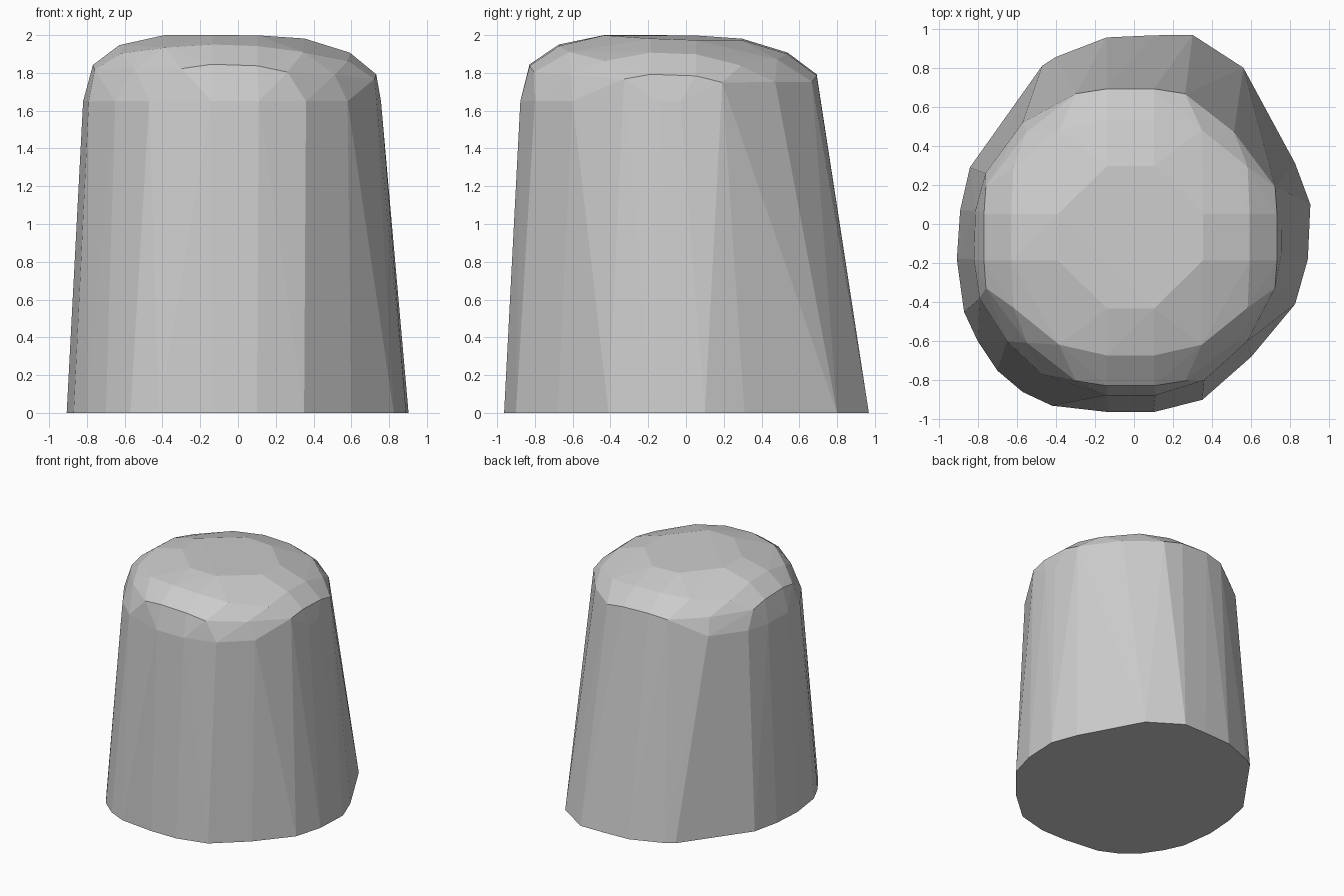
import bpy, bmesh

# Footprint outline on the ground
base = [(-.13, -.963), (.10, -.963), (.35, -.90), (.60, -.68), (.825, -.41), (.89, -.18),
        (.903, .10), (.825, .31), (.56, .80), (.30, .968), (.10, .966), (-.14, .955),
        (-.40, .855), (-.47, .81), (-.84, .29), (-.89, .07), (-.907, -.18), (-.87, -.45),
        (-.80, -.60), (-.70, -.75), (-.57, -.86), (-.42, -.93)]
# Top of the tapering wall, before the shoulder turns in (front and sides)
shoulder = [(-.14, -.877), (.11, -.877), (.36, -.80), (.58, -.60), (.70, -.37), (.757, -.14),
            (.757, -.03), (-.57, .52), (-.76, .26), (-.812, .07), (-.82, -.18), (-.79, -.38),
            (-.65, -.60), (-.47, -.77)]
# One quarter of the rounded crown, from rim to flat top
crown = [(.12, .76, 1.812), (.28, .735, 1.785), (.53, .54, 1.785), (.74, .26, 1.78),
         (.75, .12, 1.81), (.12, .605, 1.922), (.365, .55, 1.90), (.60, .36, 1.868),
         (.61, .12, 1.92), (.12, .365, 1.987), (.37, .12, 1.987)]

points = [(x, y, 0) for x, y in base] + [(x, y, 1.65) for x, y in shoulder]
# Mirror the crown quarter four ways, with a slight tilt
for sx in (-1, 1):
    for sy in (-1, 1):
        for dx, dy, z in crown:
            x, y = -.018 + sx * dx, -.068 + sy * dy
            points.append((x, y, min(2.0, z - .033 * x - .035 * y)))

# Wrap the rings in a faceted convex shell
bm = bmesh.new()
for p in points:
    bm.verts.new(p)
bmesh.ops.convex_hull(bm, input=bm.verts[:])
loose = [v for v in bm.verts if not v.link_faces]
bmesh.ops.delete(bm, geom=loose, context='VERTS')
bmesh.ops.dissolve_limit(bm, angle_limit=.02, verts=bm.verts[:], edges=bm.edges[:])
bmesh.ops.recalc_face_normals(bm, faces=bm.faces[:])
mesh = bpy.data.meshes.new("rounded_stump")
bm.to_mesh(mesh)
bm.free()
obj = bpy.data.objects.new("rounded_stump", mesh)
bpy.context.collection.objects.link(obj)
